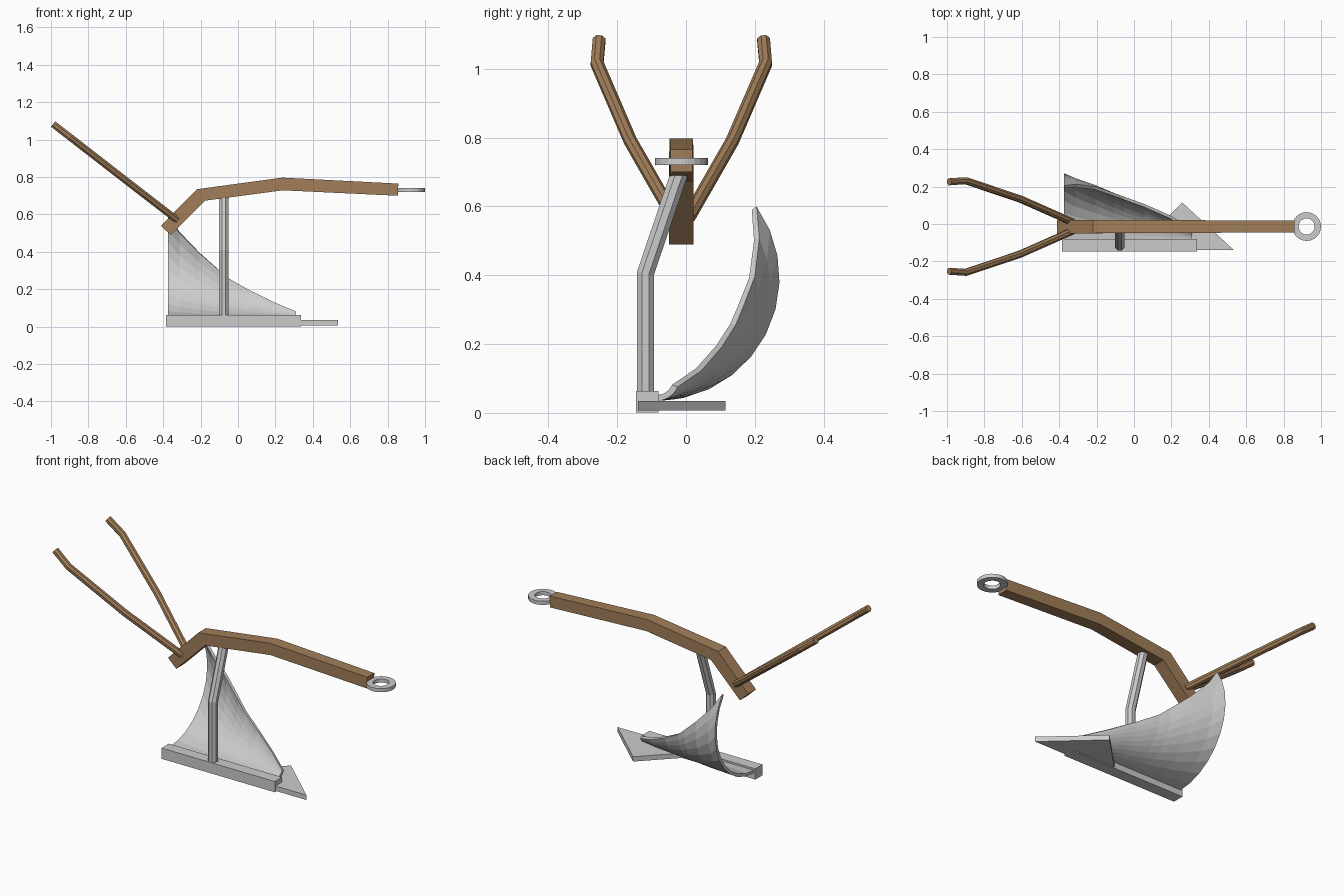
import bpy, bmesh
from math import pi, sin, cos, atan2
from mathutils import Vector

if "Cube" in bpy.data.objects:
    bpy.data.objects.remove(bpy.data.objects["Cube"])

wood = bpy.data.materials.new("wood")
wood.diffuse_color = (0.36, 0.21, 0.10, 1)
wood.use_nodes = True
wood.node_tree.nodes["Principled BSDF"].inputs["Base Color"].default_value = wood.diffuse_color


def loft(name, rings, mat=None, closed=False):
    """Join equal-length rings of points into a solid."""
    bm = bmesh.new()
    vs = [[bm.verts.new(p) for p in r] for r in rings]
    n = len(vs[0])
    pairs = list(zip(vs, vs[1:])) + ([(vs[-1], vs[0])] if closed else [])
    for a, b in pairs:
        for i in range(n):
            j = (i + 1) % n
            bm.faces.new((a[i], a[j], b[j], b[i]))
    if not closed:
        bm.faces.new(vs[0][::-1])
        bm.faces.new(vs[-1])
    bmesh.ops.recalc_face_normals(bm, faces=bm.faces)
    me = bpy.data.meshes.new(name)
    bm.to_mesh(me)
    bm.free()
    ob = bpy.data.objects.new(name, me)
    bpy.context.collection.objects.link(ob)
    if mat:
        me.materials.append(mat)
    return ob


def tube(name, path, r, mat=None, side=Vector((0, 1, 0)), n=8):
    """Octagonal bar along a bent path."""
    pts = [Vector(p) for p in path]
    rings = []
    for i, p in enumerate(pts):
        t = Vector()
        if i > 0:
            t += (p - pts[i - 1]).normalized()
        if i < len(pts) - 1:
            t += (pts[i + 1] - p).normalized()
        t.normalize()
        u = (side - t * side.dot(t)).normalized()
        v = t.cross(u)
        angs = [(k + 0.5) * 2 * pi / n for k in range(n)]
        rings.append([p + r * (cos(a) * u + sin(a) * v) for a in angs])
    return loft(name, rings, mat)


def prism(name, outline, z0, z1):
    return loft(name, [[(x, y, z) for x, y in outline] for z in (z0, z1)])


YC = -0.0135  # centre plane of the beam

# Beam: (top x, top z, bottom x, bottom z, half width)
beam = [(-0.412, 0.54, -0.36, 0.49, 0.036), (-0.22, 0.735, -0.175, 0.674, 0.036),
        (0.237, 0.797, 0.24, 0.729, 0.034), (0.857, 0.765, 0.856, 0.70, 0.032)]
loft("beam", [[(a, YC - w, b), (a, YC + w, b), (c, YC + w, d), (c, YC - w, d)]
              for a, b, c, d, w in beam], wood)

# Handles, mirrored about the beam
for s, label in ((1, "left"), (-1, "right")):
    tube(label + "_handle",
         [(-0.325, YC + s * 0.022, 0.57), (-0.61, YC + s * 0.148, 0.79),
          (-0.90, YC + s * 0.245, 1.015), (-0.988, YC + s * 0.239, 1.083)],
         0.02, wood)

# Hitch ring at the front of the beam
ring = []
for k in range(24):
    c, s = cos(k * pi / 12), sin(k * pi / 12)
    ring.append([(0.923 + r * c, YC + r * s, z) for r, z in
                 ((0.043, 0.72), (0.077, 0.72), (0.077, 0.741), (0.043, 0.741))])
loft("hitch_ring", ring, closed=True)

# Post between landside and beam
tube("post", [(-0.076, -0.118, 0.04), (-0.076, -0.118, 0.405),
              (-0.076, -0.018, 0.70)], 0.027)

# Landside bar and share plate
prism("landside", [(-0.386, -0.146), (0.337, -0.146), (0.337, -0.08), (-0.386, -0.08)],
      0.001, 0.063)
prism("share", [(0.535, -0.14), (0.258, 0.115), (0.003, -0.14)], 0.007, 0.035)

# Mouldboard: each cross-section is an arc leaving the ground flat and
# curling up to the top edge (x, y, z)
top_edge = [(-0.375, 0.205, 0.60), (-0.313, 0.213, 0.508), (-0.206, 0.20, 0.396),
            (-0.104, 0.165, 0.305), (-0.05, 0.145, 0.257), (0.06, 0.105, 0.193),
            (0.195, 0.045, 0.123), (0.31, -0.025, 0.075)]
YB, ZB, THICK, SEG = -0.085, 0.035, 0.017, 10
rings = []
for x, y, z in top_edge:
    w, h = y - YB, z - ZB
    R = (w * w + h * h) / (2 * h)
    sweep = 2 * atan2(h, w)
    arc = [sweep * i / SEG for i in range(SEG + 1)]
    pt = lambda a, r: (x, YB + r * sin(a), ZB + R - r * cos(a))
    rings.append([pt(a, R) for a in arc] + [pt(a, R - THICK) for a in reversed(arc)])
loft("mouldboard", rings)
